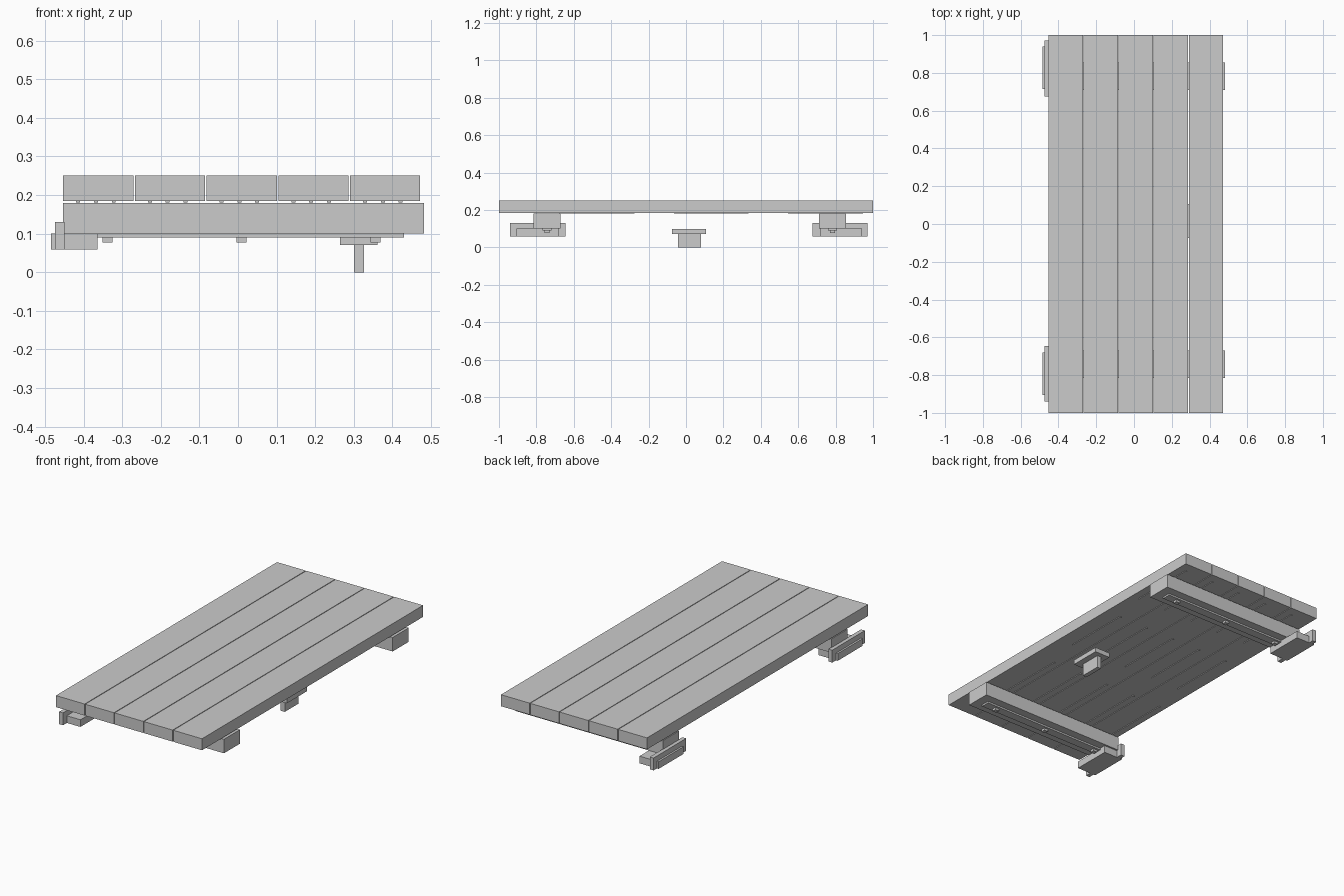
import bpy
import bmesh
from mathutils import Vector

cube = bpy.data.objects.get("Cube")
if cube:
    bpy.data.objects.remove(cube, do_unlink=True)

grey = bpy.data.materials.new("plain grey")
grey.use_nodes = True
colour = (0.6, 0.6, 0.6, 1)
grey.diffuse_color = colour
grey.node_tree.nodes["Principled BSDF"].inputs["Base Color"].default_value = colour


def box(name, xs, ys, zs):
    """Box between the given limits on each axis."""
    lo, hi = (Vector(v) for v in zip(xs, ys, zs))
    bm = bmesh.new()
    bmesh.ops.create_cube(bm, size=1)
    for v in bm.verts:
        v.co = v.co * (hi - lo) + (lo + hi) / 2
    mesh = bpy.data.meshes.new(name)
    bm.to_mesh(mesh)
    bm.free()
    mesh.materials.append(grey)
    obj = bpy.data.objects.new(name, mesh)
    bpy.context.collection.objects.link(obj)
    return obj


def around(centre, size):
    return centre - size / 2, centre + size / 2


# Deck planks, each with three thin battens staggered along its underside
pitch, gap = 0.1858, 0.004
for i in range(5):
    x = -0.453 + i * pitch
    box(f"plank_{i + 1}", (x, x + pitch - gap), (-1, 1), (0.185, 0.251))
    for j in range(3):
        batten_x = x + 0.039 + j * 0.046
        box(f"batten_{i + 1}_{j + 1}", around(batten_x, 0.01),
            around(-0.475 + j * 0.61, 0.4), (0.181, 0.185))

# Cross beams with their rail, bolts and end bracket
for side, y in (("front", -0.743), ("back", 0.783)):
    box(f"{side}_beam", (-0.453, 0.482), around(y, 0.145), (0.1, 0.18))
    box(f"{side}_rail", (-0.45, 0.43), around(y, 0.05), (0.09, 0.1))
    for i in range(3):
        box(f"{side}_bolt_{i + 1}", around(-0.338 + i * 0.347, 0.025),
            around(y, 0.025), (0.077, 0.09))
    box(f"{side}_bracket_plate", (-0.474, -0.45), around(y - 0.05 + 0.09, 0.295) if side == "back"
        else around(y - 0.05, 0.295), (0.059, 0.13))
    box(f"{side}_bracket_block", (-0.485, -0.364), around(y + (0.045 if side == "back" else -0.05), 0.225),
        (0.059, 0.1))

# Central handle
box("handle_plate", (0.264, 0.362), (-0.075, 0.107), (0.071, 0.098))
box("handle_grip", (0.3, 0.326), (-0.042, 0.08), (0, 0.071))
